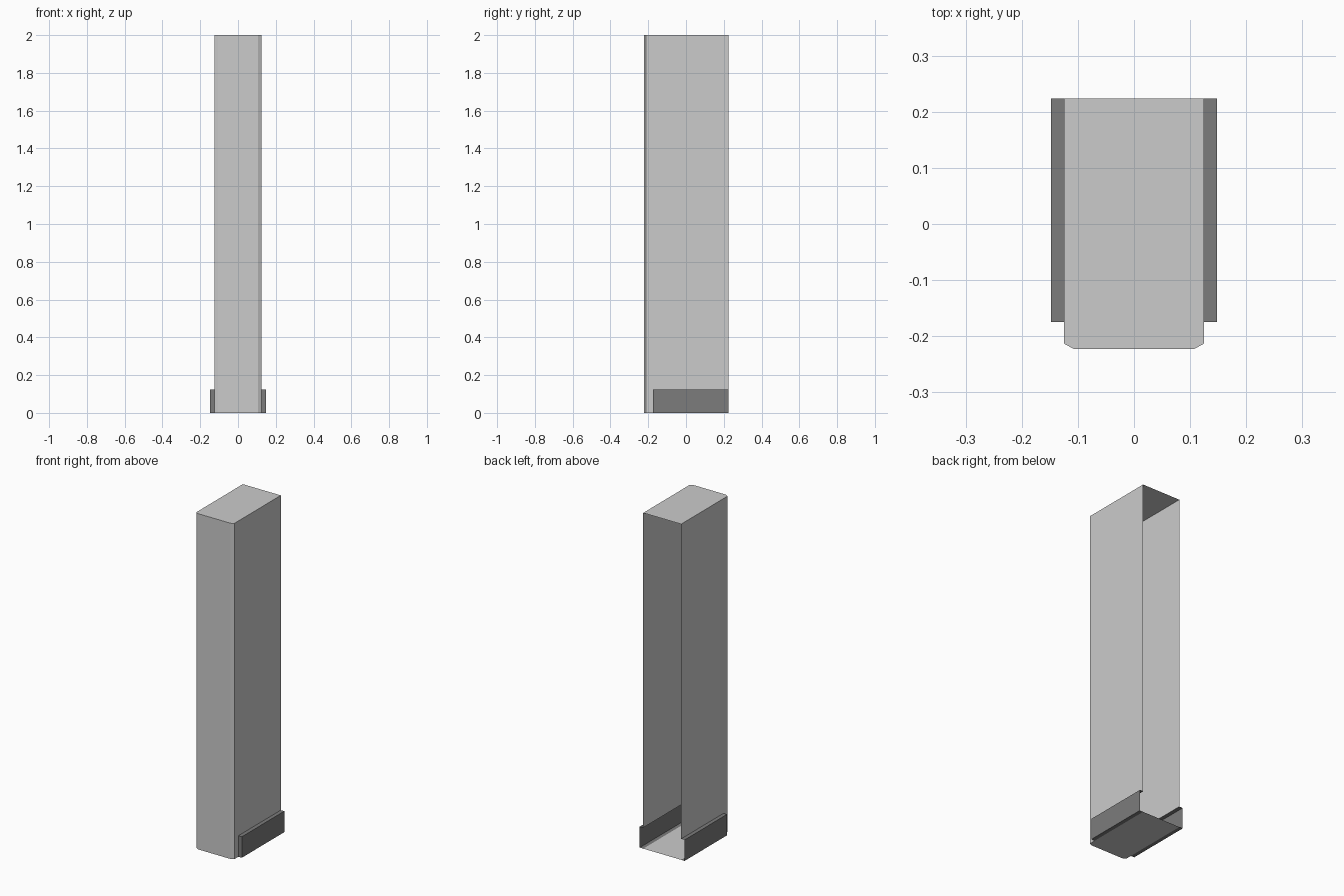
import bpy, bmesh

if "Cube" in bpy.data.objects:
    bpy.data.objects.remove(bpy.data.objects["Cube"])

W, FW = 0.125, 0.107             # half width of body and of its flat front
FRONT, BEND, BACK = -0.223, -0.213, 0.224
H = 2.0
FOOT_X, FOOT_Y, FOOT_H = 0.148, -0.175, 0.125


def sheet_object(name, faces, material=None):
    """Thin sheet part from flat polygons on the +x half, mirrored across x = 0."""
    bm = bmesh.new()
    for pts in faces:
        bm.faces.new([bm.verts.new(p) for p in pts])
    bmesh.ops.remove_doubles(bm, verts=bm.verts, dist=1e-5)
    bmesh.ops.recalc_face_normals(bm, faces=bm.faces)
    me = bpy.data.meshes.new(name)
    bm.to_mesh(me)
    bm.free()
    ob = bpy.data.objects.new(name, me)
    bpy.context.collection.objects.link(ob)
    if material:
        me.materials.append(material)
    mod = ob.modifiers.new("mirror", 'MIRROR')
    mod.use_axis = (True, False, False)
    mod.merge_threshold = 1e-4
    return ob


# Tall shell: open back, bevelled front corners, notch in each side for the foot
plan = [(0, FRONT), (FW, FRONT), (W, BEND), (W, BACK), (0, BACK)]
shell = [[(x, y, z) for x, y in plan] for z in (0, H)]
for (x0, y0), (x1, y1) in zip(plan[:2], plan[1:3]):
    shell.append([(x0, y0, 0), (x1, y1, 0), (x1, y1, H), (x0, y0, H)])
side = [(BEND, 0), (FOOT_Y, 0), (FOOT_Y, FOOT_H), (BACK, FOOT_H), (BACK, H), (BEND, H)]
shell.append([(W, y, z) for y, z in side])
sheet_object("cabinet_shell", shell)

# Dark side feet: channels closed at the front, open to the inside and the back
dark = bpy.data.materials.new("dark_grey")
dark.diffuse_color = (0.2, 0.2, 0.2, 1)
dark.use_nodes = True
dark.node_tree.nodes["Principled BSDF"].inputs["Base Color"].default_value = dark.diffuse_color
section = [(W, 0), (FOOT_X, 0), (FOOT_X, FOOT_H), (W, FOOT_H)]
feet = [[(x, FOOT_Y, z) for x, z in section]]
for (x0, z0), (x1, z1) in zip(section, section[1:]):
    feet.append([(x0, FOOT_Y, z0), (x1, FOOT_Y, z1), (x1, BACK, z1), (x0, BACK, z0)])
sheet_object("side_feet", feet, dark)
